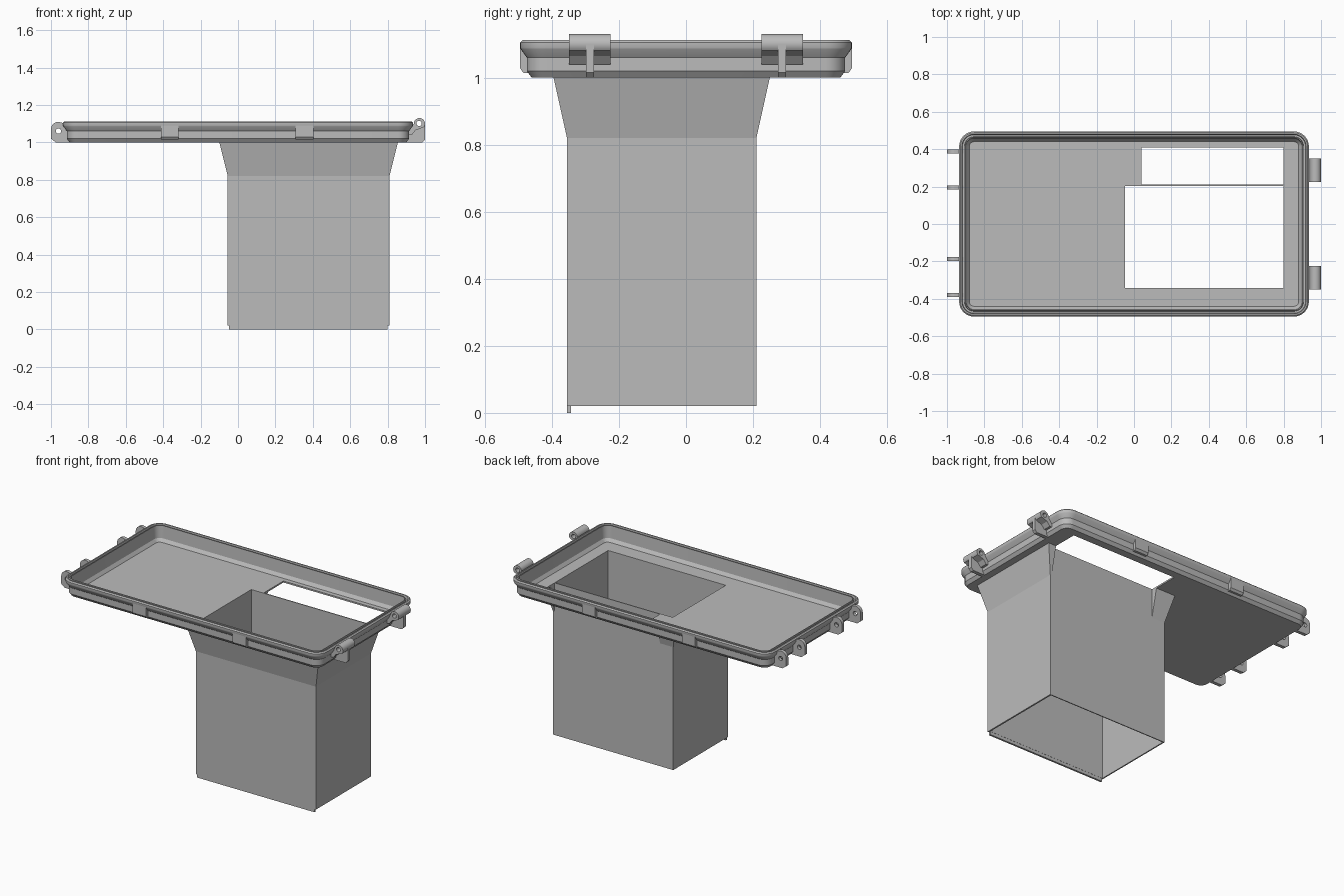
import bpy, bmesh, math
from mathutils import Vector

if "Cube" in bpy.data.objects:
    bpy.data.objects.remove(bpy.data.objects["Cube"])

grey = bpy.data.materials.new("plain grey")
grey.diffuse_color = (0.5, 0.5, 0.5, 1)
grey.use_nodes = True
grey.node_tree.nodes["Principled BSDF"].inputs["Base Color"].default_value = grey.diffuse_color


def make(name, bm):
    bmesh.ops.recalc_face_normals(bm, faces=bm.faces)
    me = bpy.data.meshes.new(name)
    bm.to_mesh(me)
    bm.free()
    me.materials.append(grey)
    ob = bpy.data.objects.new(name, me)
    bpy.context.collection.objects.link(ob)
    return ob


def loft(name, loops):
    """Solid through stacked loops, capped at both ends."""
    bm = bmesh.new()
    rings = [[bm.verts.new(p) for p in lp] for lp in loops]
    n = len(rings[0])
    for a, b in zip(rings, rings[1:]):
        for i in range(n):
            j = (i + 1) % n
            bm.faces.new((a[i], a[j], b[j], b[i]))
    bm.faces.new(rings[0])
    bm.faces.new(rings[-1])
    return make(name, bm)


def prism(name, pts, axis, a, b):
    """Extrude a profile (horizontal, z) along x or y."""
    def place(t):
        return [(t, h, z) if axis == 'x' else (h, t, z) for h, z in pts]
    return loft(name, [place(a), place(b)])


def rect(x0, x1, y0, y1, z):
    return [(x0, y0, z), (x1, y0, z), (x1, y1, z), (x0, y1, z)]


def box(name, x0, x1, y0, y1, z0, z1):
    return loft(name, [rect(x0, x1, y0, y1, z0), rect(x0, x1, y0, y1, z1)])


def arc(cx, cz, r, a0, a1, n):
    return [(cx + r * math.cos(math.radians(a0 + (a1 - a0) * i / n)),
             cz + r * math.sin(math.radians(a0 + (a1 - a0) * i / n))) for i in range(n + 1)]


def cut(ob, cutters):
    for c in cutters:
        c.hide_render = True
        m = ob.modifiers.new("cut", 'BOOLEAN')
        m.operation, m.solver, m.object = 'DIFFERENCE', 'EXACT', c
        bpy.context.view_layer.objects.active = ob
        bpy.ops.object.modifier_apply(modifier=m.name)


def smooth(ob):
    bpy.ops.object.select_all(action='DESELECT')
    ob.select_set(True)
    bpy.context.view_layer.objects.active = ob
    bpy.ops.object.shade_smooth_by_angle(angle=math.radians(25))


def rounded(d, z, X=0.935, Y=0.495, R=0.08, n=8):
    pts = []
    for k, (sx, sy) in enumerate([(1, 1), (-1, 1), (-1, -1), (1, -1)]):
        for i in range(n + 1):
            t = math.pi / 2 * (k + i / n)
            pts.append((sx * (X - R) + (R - d) * math.cos(t),
                        sy * (Y - R) + (R - d) * math.sin(t), z))
    return pts


# openings
main_hole = box("main_opening_cutter", -0.047, 0.80, -0.342, 0.204, -0.5, 1.5)
back_hole = box("back_opening_cutter", 0.04, 0.80, 0.21, 0.41, 0.6, 1.5)

# tray with flared rim and seal groove
profile = [(0.035, 1.0), (0.02, 1.02), (0.02, 1.06), (0.002, 1.085), (0, 1.09),
           (0, 1.105), (0.007, 1.112), (0.015, 1.112), (0.018, 1.095), (0.028, 1.095),
           (0.030, 1.110), (0.035, 1.110), (0.040, 1.03), (0.055, 1.01)]
tray = loft("tray", [rounded(d, z) for d, z in profile])
cut(tray, [main_hole, back_hole])
smooth(tray)

# square duct with solid flare under the tray
duct = loft("duct", [rect(-0.055, 0.81, -0.355, 0.21, 0.02),
                     rect(-0.055, 0.81, -0.355, 0.21, 0.82),
                     rect(-0.10, 0.855, -0.395, 0.25, 1.0),
                     rect(-0.10, 0.855, -0.395, 0.25, 1.005)])
cut(duct, [main_hole, back_hole])
box("duct_front_lip", -0.047, 0.80, -0.355, -0.343, 0, 0.02)

# flat clip pads on the long sides
for s in (-1, 1):
    for x in (-0.365, 0.355):
        prism("clip_pad", [(s * 0.495, 1.09), (s * 0.495, 1.028), (s * 0.485, 1.014),
                           (s * 0.465, 1.014), (s * 0.465, 1.09)], 'x', x - 0.048, x + 0.048)

# hinge lugs on the left end
pin_hole = prism("hinge_pin_cutter", arc(-0.96, 1.06, 0.014, 0, 345, 23), 'y', -0.6, 0.6)
lug = [(-0.90, 1.0), (-0.975, 1.0), (-1.0, 1.02)] + arc(-0.96, 1.07, 0.04, 180, 90, 8) + \
      [(-0.925, 1.10), (-0.90, 1.09)]
for y in (0.387, 0.195, -0.187, -0.379):
    ob = prism("hinge_lug", lug, 'y', y - 0.011, y + 0.011)
    cut(ob, [pin_hole])
    smooth(ob)

# latch knuckles with a supporting rib on the right end
latch_hole = prism("latch_pin_cutter", arc(0.968, 1.101, 0.014, 0, 345, 23), 'y', -0.6, 0.6)
knuckle = [(0.91, 1.04), (0.93, 1.04), (0.95, 1.065)] + arc(0.97, 1.1, 0.03, -40, 180, 16) + \
          [(0.93, 1.085), (0.91, 1.085)]
rib = [(0.90, 1.0), (0.985, 1.0), (1.0, 1.015), (1.0, 1.10), (0.985, 1.085), (0.94, 1.07),
       (0.90, 1.07)]
for y in (0.287, -0.287):
    ob = prism("latch_knuckle", knuckle, 'y', y - 0.062, y + 0.062)
    cut(ob, [latch_hole])
    smooth(ob)
    prism("latch_rib", rib, 'y', y - 0.012, y + 0.012)

# remove the cutters
for c in (main_hole, back_hole, pin_hole, latch_hole):
    bpy.data.objects.remove(c)
